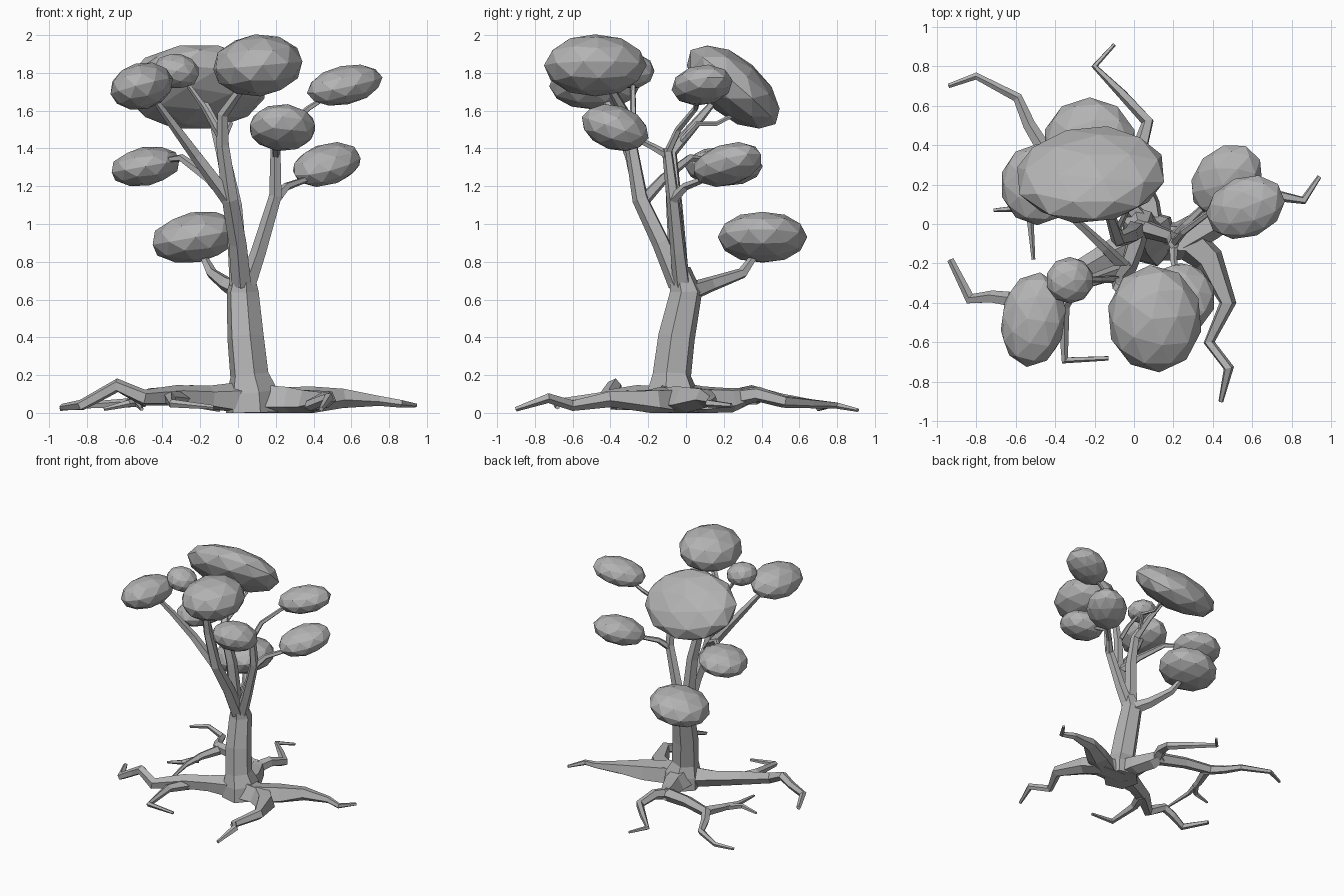
import bpy
import bmesh
from math import radians, pi, cos, sin
from mathutils import Vector, Matrix, Euler

cube = bpy.data.objects.get("Cube")
if cube:
    bpy.data.objects.remove(cube, do_unlink=True)

# Single plain colour
grey = bpy.data.materials.new("plain grey")
grey.use_nodes = True
colour = (0.45, 0.45, 0.45, 1)
grey.diffuse_color = colour
grey.node_tree.nodes["Principled BSDF"].inputs["Base Color"].default_value = colour


def finish(name, bm):
    """Turn a bmesh into a flat-shaded object."""
    bmesh.ops.recalc_face_normals(bm, faces=bm.faces)
    mesh = bpy.data.meshes.new(name)
    bm.to_mesh(mesh)
    bm.free()
    mesh.materials.append(grey)
    obj = bpy.data.objects.new(name, mesh)
    bpy.context.collection.objects.link(obj)
    return obj


def limb(name, points, radii, sides=5):
    """Sweep a polygon along a path above the ground; two radii mean an even taper."""
    path = [Vector(p) for p in points]
    last = len(path) - 1
    if len(radii) == 2:
        start, end = radii
        radii = [start + (end - start) * i / last for i in range(last + 1)]
    bm = bmesh.new()
    normal, previous = None, None
    for i, centre in enumerate(path):
        ahead = (path[min(i + 1, last)] - centre).normalized()
        behind = (centre - path[max(i - 1, 0)]).normalized()
        tangent = (ahead + behind).normalized()
        if normal is None:
            normal = tangent.orthogonal()
        normal = (normal - tangent * normal.dot(tangent)).normalized()
        other = tangent.cross(normal)
        ring = []
        for k in range(sides):
            angle = 2 * pi * k / sides
            co = centre + radii[i] * (cos(angle) * normal + sin(angle) * other)
            co.z = max(co.z, 0)
            ring.append(bm.verts.new(co))
        if previous:
            for k in range(sides):
                n = (k + 1) % sides
                bm.faces.new((previous[k], previous[n], ring[n], ring[k]))
        else:
            bm.faces.new(ring[::-1])
        previous = ring
    bm.faces.new(previous)
    return finish(name, bm)


def foliage(name, centre, size, tilt=(0, 0, 0)):
    """Faceted ellipsoid with half sizes and a tilt in degrees."""
    bm = bmesh.new()
    turn = Euler([radians(a) for a in tilt]).to_matrix().to_4x4()
    place = Matrix.Translation(centre) @ turn @ Matrix.Diagonal((*size, 1))
    bmesh.ops.create_icosphere(bm, subdivisions=2, radius=1.03, matrix=place)
    return finish(name, bm)


# Trunk with a flared foot
limb("trunk", [(.08, -.07, 0), (.075, -.07, .11), (.06, -.075, .2), (.04, -.05, .4),
               (.025, 0, .64), (.03, -.03, .76)], (.15, .14, .105, .1, .088, .055), sides=6)

# Main branches
limb("left_main_branch", [(.05, -.02, .68), (.11, -.04, .85), (.2, -.07, 1.15),
                          (.2, -.1, 1.4)], (.05, .028))
limb("front_main_branch", [(.02, -.04, .68), (0, -.13, .9), (-.04, -.24, 1.13),
                           (-.08, -.29, 1.42), (-.08, -.32, 1.58),
                           (.02, -.4, 1.72)], (.055, .05, .045, .035, .03, .022))
limb("rear_main_branch", [(.01, -.03, .68), (-.02, -.06, 1.1), (-.08, -.08, 1.38),
                          (-.12, .04, 1.52), (-.18, .15, 1.65)], (.055, .018))
limb("low_branch", [(.03, .02, .64), (-.06, .13, .68), (-.14, .3, .74),
                    (-.19, .37, .84)], (.055, .018))

# Side branches carrying the smaller clumps
limb("left_low_twig", [(.2, -.07, 1.13), (.26, 0, 1.2), (.4, .13, 1.25)], (.03, .015))
limb("left_high_twig", [(.2, -.1, 1.37), (.25, -.04, 1.5), (.37, .05, 1.61),
                        (.48, .07, 1.68)], (.022, .012))
limb("left_front_twig", [(.2, -.09, 1.36), (.2, -.18, 1.41), (.22, -.3, 1.47)], (.024, .014))
limb("right_front_twig", [(-.04, -.23, 1.12), (-.22, -.29, 1.36), (-.36, -.37, 1.55),
                          (-.47, -.45, 1.7)], (.042, .016))
limb("right_rear_twig", [(-.04, -.23, 1.12), (-.15, -.12, 1.24), (-.3, .02, 1.35),
                         (-.38, .1, 1.34)], (.036, .014))
limb("right_small_twig", [(-.09, -.28, 1.46), (-.18, -.28, 1.62), (-.28, -.28, 1.76)], (.022, .012))
limb("rear_small_twig", [(-.08, -.02, 1.44), (-.04, .06, 1.53), (-.08, .16, 1.53),
                         (-.08, .3, 1.6)], (.018, .01))

# Foliage clumps
foliage("crown_front", (.105, -.48, 1.84), (.235, .265, .16), (0, -5, 5))
foliage("crown_rear", (-.22, .25, 1.725), (.375, .29, .15), (-41, 0, 5))
foliage("clump_right_front", (-.51, -.485, 1.73), (.165, .235, .12), (0, -15, -8))
foliage("clump_right_small", (-.325, -.285, 1.81), (.12, .115, .09), (0, 12, 0))
foliage("clump_right_rear", (-.49, .2, 1.305), (.185, .2, .1), (0, -10, 0))
foliage("clump_left_high", (.565, .085, 1.735), (.205, .15, .1), (0, -12, 22))
foliage("clump_left_low", (.47, .22, 1.315), (.205, .16, .105), (0, -16, 47))
foliage("clump_left_front", (.235, -.375, 1.51), (.175, .18, .115), (-18, 0, 0))
foliage("clump_rear_low", (-.225, .405, .93), (.235, .23, .13), (0, -10, 0))

# Thick roots
limb("left_root", [(.05, -.08, .06), (.23, -.08, .05), (.39, .01, .06), (.55, .1, .08),
                   (.75, .14, .065), (.86, .12, .05), (.94, .24, .04)],
     (.11, .1, .09, .055, .028, .022, .012))
limb("front_left_root", [(.1, -.08, .05), (.28, -.09, .05), (.38, -.18, .055), (.475, -.4, .075),
                         (.38, -.6, .04), (.48, -.73, .08), (.44, -.9, .02)],
     (.11, .1, .08, .045, .03, .028, .013))
limb("front_right_root", [(.05, -.08, .07), (-.15, -.17, .08), (-.32, -.27, .09),
                          (-.5, -.42, .08), (-.64, -.38, .145), (-.72, -.37, .1),
                          (-.83, -.38, .04), (-.93, -.18, .03)],
     (.1, .065, .058, .045, .038, .033, .03, .018))
limb("rear_root", [(.06, -.06, .07), (.05, .1, .06), (0, .24, .07), (-.03, .32, .09)],
     (.11, .05))

# Thinner roots that split off
limb("rear_left_root", [(-.02, .26, .08), (.03, .38, .1), (.07, .52, .06),
                        (-.06, .66, .05), (-.2, .8, .04), (-.1, .91, .015)], (.05, .01))
limb("rear_right_root", [(-.02, .28, .08), (-.25, .34, .1), (-.47, .4, .09), (-.53, .5, .07),
                         (-.59, .64, .05), (-.8, .75, .04), (-.94, .7, .02)], (.055, .012))
limb("right_root_fork", [(-.44, .38, .08), (-.5, .22, .07), (-.53, .06, .05),
                         (-.51, -.18, .02)], (.04, .01))
limb("right_root_stub", [(-.5, .18, .06), (-.58, .08, .05), (-.71, .07, .02)], (.03, .01))
limb("front_root_fork", [(-.28, -.24, .07), (-.36, -.42, .08), (-.35, -.69, .05),
                         (-.13, -.68, .03)], (.045, .012))
